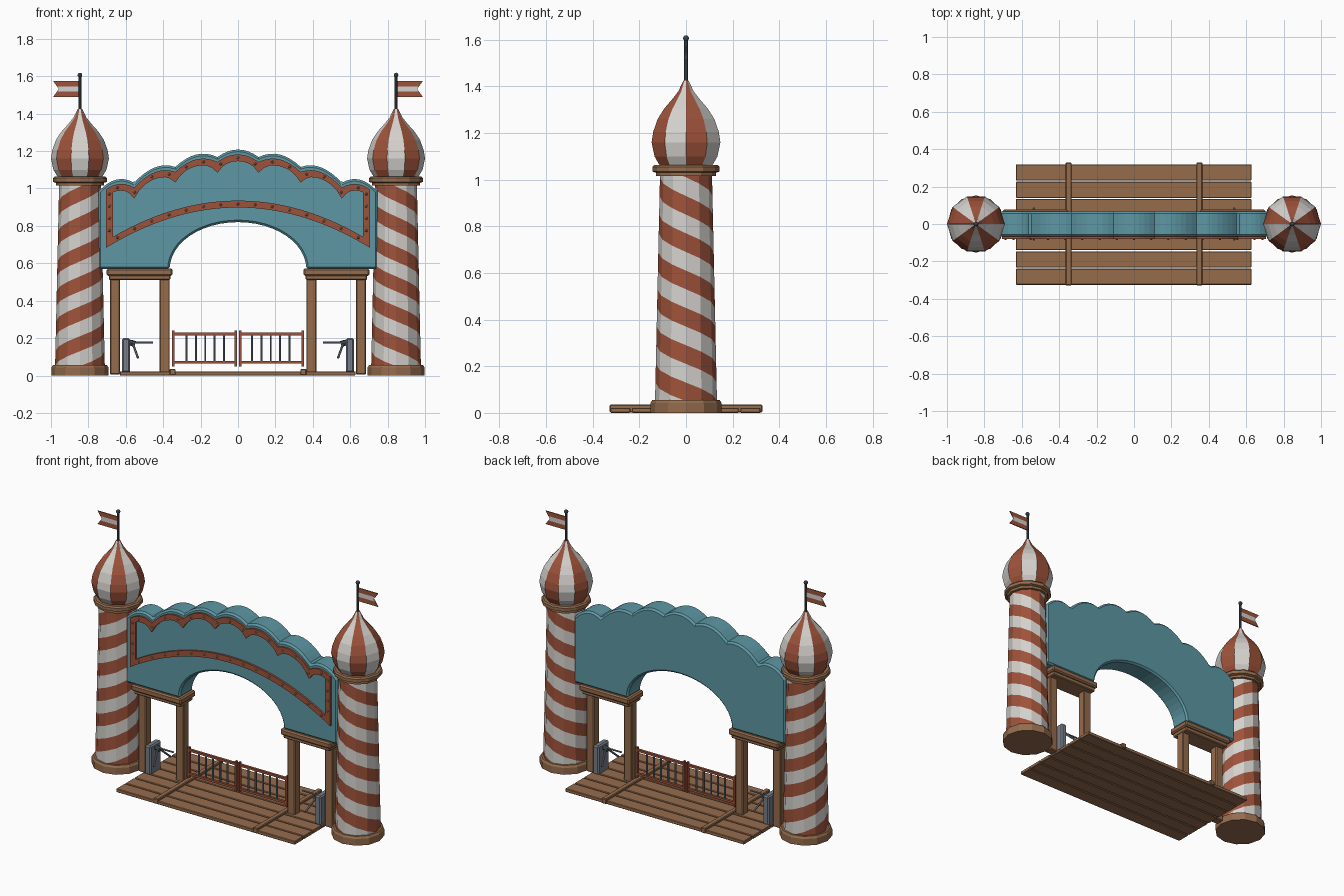
import bpy, bmesh, math
from mathutils import Vector, Matrix

cube = bpy.data.objects.get("Cube")
if cube:
    bpy.data.objects.remove(cube, do_unlink=True)


def material(name, rgb):
    m = bpy.data.materials.new(name)
    m.use_nodes = True
    m.diffuse_color = (*rgb, 1)
    m.node_tree.nodes["Principled BSDF"].inputs["Base Color"].default_value = (*rgb, 1)
    return m


TEAL = material("teal paint", (0.11, 0.31, 0.37))
WOOD = material("brown wood", (0.30, 0.15, 0.073))
RED = material("brick red", (0.34, 0.085, 0.042))
WHITE = material("off white", (0.66, 0.64, 0.61))
STEEL = material("grey steel", (0.18, 0.21, 0.25))
DARK = material("dark metal", (0.06, 0.075, 0.09))
BULB = material("tan bulb", (0.30, 0.22, 0.12))


def finish(bm, name, mats, bevel=0):
    bmesh.ops.recalc_face_normals(bm, faces=bm.faces)
    me = bpy.data.meshes.new(name)
    bm.to_mesh(me)
    bm.free()
    for m in mats:
        me.materials.append(m)
    ob = bpy.data.objects.new(name, me)
    bpy.context.collection.objects.link(ob)
    if bevel:
        mod = ob.modifiers.new("Bevel", 'BEVEL')
        mod.width, mod.segments = bevel, 1
        mod.limit_method, mod.angle_limit = 'ANGLE', math.radians(60)
    return ob


def box(name, xr, yr, zr, mat, bevel=0):
    bm = bmesh.new()
    bmesh.ops.create_cube(bm, size=1)
    for v in bm.verts:
        v.co = [r[0] if c < 0 else r[1] for c, r in zip(v.co, (xr, yr, zr))]
    return finish(bm, name, [mat], bevel)


def prism(name, outline, y0, y1, mat, bevel=0):
    """Closed x-z outline pushed from y0 to y1."""
    bm = bmesh.new()
    face = bm.faces.new([bm.verts.new((x, y0, z)) for x, z in outline])
    ext = bmesh.ops.extrude_face_region(bm, geom=[face])["geom"]
    for v in ext:
        if isinstance(v, bmesh.types.BMVert):
            v.co.y = y1
    return finish(bm, name, [mat], bevel)


def lathe(name, profile, sides, cx, mats, s=1):
    """Turned part with caps; faces around it alternate through mats."""
    bm = bmesh.new()
    rings = [[bm.verts.new((s * (cx + r * math.cos(math.tau * i / sides)),
                            r * math.sin(math.tau * i / sides), z))
              for i in range(sides)] for r, z in profile]
    for a, b in zip(rings, rings[1:]):
        for i in range(sides):
            j = (i + 1) % sides
            bm.faces.new((a[i], a[j], b[j], b[i])).material_index = i % len(mats)
    bm.faces.new(rings[0])
    bm.faces.new(rings[-1])
    return finish(bm, name, mats)


def rod(name, p, q, r, mat, sides=6):
    p, q = Vector(p), Vector(q)
    bm = bmesh.new()
    rot = (q - p).to_track_quat('Z', 'Y').to_matrix().to_4x4()
    bmesh.ops.create_cone(bm, cap_ends=True, segments=sides, radius1=r, radius2=r,
                          depth=(q - p).length, matrix=Matrix.Translation((p + q) / 2) @ rot)
    return finish(bm, name, [mat])


def spheres(name, points, r, mat, level=1):
    bm = bmesh.new()
    for p in points:
        bmesh.ops.create_icosphere(bm, subdivisions=level, radius=r, matrix=Matrix.Translation(p))
    return finish(bm, name, [mat])


TX = 0.845


def striped_column(name, s):
    """Tapered shaft built from helical bands, trimmed level at both ends."""
    sides, band, low, high = 12, 0.08, 0.04, 1.03
    bm = bmesh.new()

    def vert(i, k):
        a = math.tau * i / sides
        z = 0.17 + (k - 0.5) * band - 4 * band * (i / sides + 0.25)
        r = 0.134 - 0.022 * z
        return bm.verts.new((s * (TX + r * math.cos(a)), r * math.sin(a), z))

    for i in range(sides):
        for k in range(-4, 20):
            f = bm.faces.new((vert(i, k), vert(i + 1, k), vert(i + 1, k + 1), vert(i, k + 1)))
            f.material_index = k % 2
    bmesh.ops.remove_doubles(bm, verts=bm.verts, dist=1e-4)
    for z, n in ((low, -1), (high, 1)):
        bmesh.ops.bisect_plane(bm, geom=bm.verts[:] + bm.edges[:] + bm.faces[:],
                               plane_co=(0, 0, z), plane_no=(0, 0, n), clear_outer=True)
    return finish(bm, name, [RED, WHITE])


# Towers with onion domes and flags
ONION = [(0.115, 1.055), (0.142, 1.10), (0.155, 1.16), (0.148, 1.205), (0.128, 1.26),
         (0.098, 1.305), (0.062, 1.345), (0.034, 1.38), (0.012, 1.425)]
for s, side in ((-1, "right"), (1, "left")):
    lathe(side + "_tower_base", [(0.153, 0), (0.153, 0.042), (0.145, 0.055)], 12, TX, [WOOD], s)
    striped_column(side + "_tower_column", s)
    lathe(side + "_tower_collar", [(0.128, 1.015), (0.128, 1.03), (0.144, 1.035),
                                   (0.144, 1.055), (0.136, 1.063)], 12, TX, [WOOD], s)
    lathe(side + "_onion_dome", ONION, 10, TX, [RED, WHITE], s)
    rod(side + "_flag_pole", (s * TX, 0, 1.41), (s * TX, 0, 1.605), 0.008, DARK, 8)
    spheres(side + "_pole_ball", [(s * TX, 0, 1.606)], 0.013, DARK, 2)
    h, x0, x1, cut = 0.028, TX + 0.006, 0.988, 0.03

    def tail(j):
        return x1 - cut * (1 - abs(j - 1.5) / 1.5)

    for j, mat in enumerate((RED, WHITE, RED)):
        z = 1.49 + j * h
        pts = [(x0, z), (tail(j), z), (tail(j + 1), z + h), (x0, z + h)]
        if j == 1:
            pts.insert(2, (tail(1.5), z + h / 2))
        prism(f"{side}_flag_stripe_{j + 1}", [(s * x, z) for x, z in pts], -0.003, 0.003, mat)

# Scalloped top line of the arch wall
HALF = [(0.11, 1.168), (0.335, 1.115), (0.555, 1.03), (0.745, 0.985)]
VALLEYS = [(-x, z) for x, z in reversed(HALF)] + HALF
STEPS = 8


def scallops(x):
    """Height of the top line, and how near x is to a valley (0 to 1)."""
    for (xa, za), (xb, zb) in zip(VALLEYS, VALLEYS[1:]):
        if x <= xb + 1e-6:
            t = (x - xa) / (xb - xa)
            hump = 4 * t * (1 - t)
            return za + (zb - za) * t + 0.04 * hump, 1 - hump
    return VALLEYS[-1][1], 1


xs = [xa + (xb - xa) * i / STEPS for (xa, _), (xb, _) in zip(VALLEYS, VALLEYS[1:])
      for i in range(STEPS)] + [VALLEYS[-1][0]]
opening = [(-0.365 * math.cos(math.pi * i / 24), 0.57 + 0.25 * math.sin(math.pi * i / 24))
           for i in range(25)]
wall = [(-0.745, 0.57)] + opening + [(0.745, 0.57)] + [(x, scallops(x)[0]) for x in reversed(xs)]
prism("arch_wall", wall, -0.067, 0.067, TEAL, 0.011)

# Red sign frame on the front
FX, FY = 0.705, -0.079
fx = [-FX] + [x for x in xs if abs(x) < FX - 0.005] + [FX]


def trim_top(x):
    return scallops(x)[0] - 0.026


def trim_bottom(x):
    z, near = scallops(x)
    return z - 0.062 - 0.022 * near ** 2


def arc(x):
    return 0.935 - 0.215 * (x / FX) ** 2


prism("sign_frame_top", [(x, trim_top(x)) for x in fx]
      + [(x, trim_bottom(x)) for x in reversed(fx)], FY, -0.06, RED)
prism("sign_frame_bottom", [(x, arc(x)) for x in fx]
      + [(x, arc(x) - 0.037) for x in reversed(fx)], FY, -0.06, RED)
for s, side in ((-1, "right"), (1, "left")):
    a, b = s * FX, s * (FX - 0.037)
    prism(side + "_sign_frame_side", [(a, arc(a) - 0.037), (b, arc(b) - 0.037),
                                      (b, trim_top(b)), (a, trim_top(a))], FY, -0.06, RED)

# Light bulbs along the frame
bulbs = []
for i in range(-7, 8):
    x = i * 0.092
    bulbs.append((x, FY, arc(x) - 0.018))
    bulbs.append((x, FY, (trim_top(x) + trim_bottom(x)) / 2))
for s in (-1, 1):
    bulbs += [(s * 0.687, FY, 0.775 + 0.065 * i) for i in range(4)]
spheres("sign_bulbs", bulbs, 0.008, BULB)

# Posts, capitals, turnstiles and gate leaves on both sides
for s, side in ((-1, "right"), (1, "left")):
    def span(a, b):
        return sorted((s * a, s * b))

    box(side + "_outer_post", span(0.63, 0.685), (-0.027, 0.027), (0.005, 0.52), WOOD, 0.005)
    box(side + "_inner_post", span(0.365, 0.42), (-0.027, 0.027), (0.005, 0.52), WOOD, 0.005)
    box(side + "_capital_lower", span(0.362, 0.69), (-0.062, 0.062), (0.51, 0.54), WOOD, 0.005)
    box(side + "_capital_upper", span(0.35, 0.703), (-0.077, 0.077), (0.533, 0.572), WOOD, 0.008)

    box(side + "_turnstile_cabinet", span(0.578, 0.62), (-0.055, 0.055), (0.015, 0.2), STEEL, 0.008)
    hub = (s * 0.565, 0, 0.177)
    rod(side + "_turnstile_hub", (s * 0.58, 0, 0.177), (s * 0.55, 0, 0.168), 0.016, DARK, 8)
    for n, tip in enumerate(((0.455, 0, 0.177), (0.535, 0.085, 0.095), (0.535, -0.085, 0.095))):
        rod(f"{side}_turnstile_arm_{n + 1}", hub, (s * tip[0], tip[1], tip[2]), 0.006, STEEL)

    for z in (0.063, 0.215):
        box(side + "_gate_rail", span(0.008, 0.352), (-0.008, 0.008), (z, z + 0.014), RED)
    for x in (0.006, 0.34):
        box(side + "_gate_stile", span(x, x + 0.012), (-0.01, 0.01), (0.048, 0.24), RED)
    for i in range(5):
        x = 0.075 + i * 0.05
        rod(side + "_gate_bar", (s * x, 0, 0.07), (s * x, 0, 0.22), 0.006, STEEL)

# Plank deck with two cross beams
for i in range(7):
    y = -0.325 + i * 0.093
    box(f"deck_plank_{i + 1}", (-0.632, 0.628), (y, y + 0.086), (0, 0.022), WOOD, 0.003)
for s, side in ((-1, "right"), (1, "left")):
    box(side + "_deck_beam", (s * 0.35 - 0.016, s * 0.35 + 0.016), (-0.328, 0.328), (0.002, 0.035), WOOD, 0.004)
